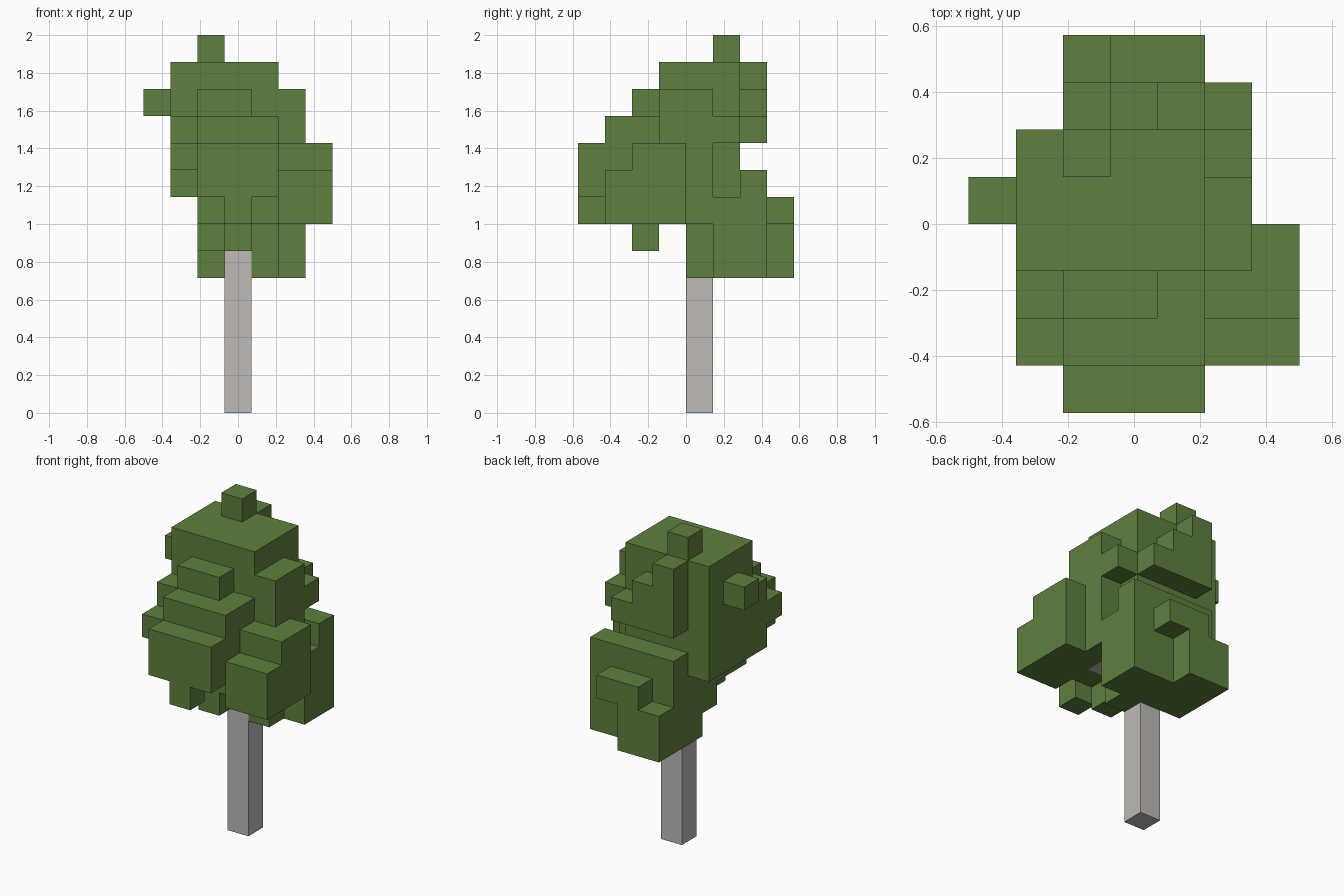
import bpy
import bmesh
import math
from itertools import product
from mathutils import Vector

if "Cube" in bpy.data.objects:
    bpy.data.objects.remove(bpy.data.objects["Cube"], do_unlink=True)

CELL = 1 / 7                      # edge length of one block
ORIGIN = Vector((3.5, 4, 0))      # grid point placed at the world origin


def make_material(name, color):
    mat = bpy.data.materials.new(name)
    mat.use_nodes = True
    mat.diffuse_color = color
    bsdf = mat.node_tree.nodes["Principled BSDF"]
    bsdf.inputs["Base Color"].default_value = color
    bsdf.inputs["Roughness"].default_value = 0.9
    return mat


def block(x, y, z):
    """Grid cells of a box; each argument is one index or (first, last)."""
    spans = [(s, s) if isinstance(s, int) else s for s in (x, y, z)]
    return set(product(*[range(a, b + 1) for a, b in spans]))


def build_blocks(name, cells, solid, material):
    """Mesh the outer skin of the cells, merging flat neighbouring faces."""
    bm = bmesh.new()
    for cell in cells:
        center = Vector(cell) + Vector((0.5, 0.5, 0.5)) - ORIGIN
        for axis, sign in product(range(3), (-1, 1)):
            step = Vector((0, 0, 0))
            step[axis] = sign
            if tuple(int(c + s) for c, s in zip(cell, step)) in solid:
                continue
            u, v = Vector((0, 0, 0)), Vector((0, 0, 0))
            u[(axis + 1) % 3] = 0.5
            v[(axis + 2) % 3] = 0.5 * sign
            mid = center + step / 2
            corners = (mid - u - v, mid + u - v, mid + u + v, mid - u + v)
            bm.faces.new([bm.verts.new(c * CELL) for c in corners])
    bmesh.ops.remove_doubles(bm, verts=bm.verts, dist=CELL / 100)
    bmesh.ops.dissolve_limit(bm, angle_limit=math.radians(1),
                             verts=bm.verts, edges=bm.edges)
    mesh = bpy.data.meshes.new(name)
    bm.to_mesh(mesh)
    bm.free()
    mesh.materials.append(material)
    obj = bpy.data.objects.new(name, mesh)
    bpy.context.collection.objects.link(obj)
    return obj


bark = make_material("pale grey bark", (0.509, 0.491, 0.468, 1))
leaf = make_material("leaf green", (0.112, 0.216, 0.050, 1))

# Trunk with a short branch hidden under the crown
wood = block(3, 4, (0, 7)) | block((3, 4), 3, 7)

# Clumps of leaves that make up the crown
clumps = {
    "core": [block((1, 4), (3, 5), (8, 12))],
    "tip and knob": [block(2, 5, 13), block(0, 4, 11)],
    "upper back steps": [
        block(2, 6, (10, 12)), block(3, 6, (10, 11)), block(4, 6, 10)],
    "side shoulder": [block(5, (3, 4), (7, 11)), block(5, 5, 10)],
    "front steps": [
        block((2, 3), 2, 11), block((1, 4), 2, (8, 10)),
        block((2, 4), 1, (8, 10)), block((2, 4), 0, (8, 9)),
        block(1, 1, 9), block(3, 0, 7)],
    "side lobe": [
        block((5, 6), 1, (7, 8)), block((5, 6), (2, 3), (7, 9))],
    "underside": [
        block((2, 4), (2, 4), 7), block(3, 2, 6),
        block(2, 4, 6), block(4, 4, (5, 6))],
    "back lobe": [
        block((2, 5), (5, 6), (5, 7)), block((2, 5), 6, 8),
        block((2, 3), 7, (5, 6)), block((3, 4), 7, 7)],
}
leaves = set().union(*(b for group in clumps.values() for b in group)) - wood

build_blocks("trunk", wood, wood, bark)
build_blocks("leaf_crown", leaves, leaves | wood, leaf)
